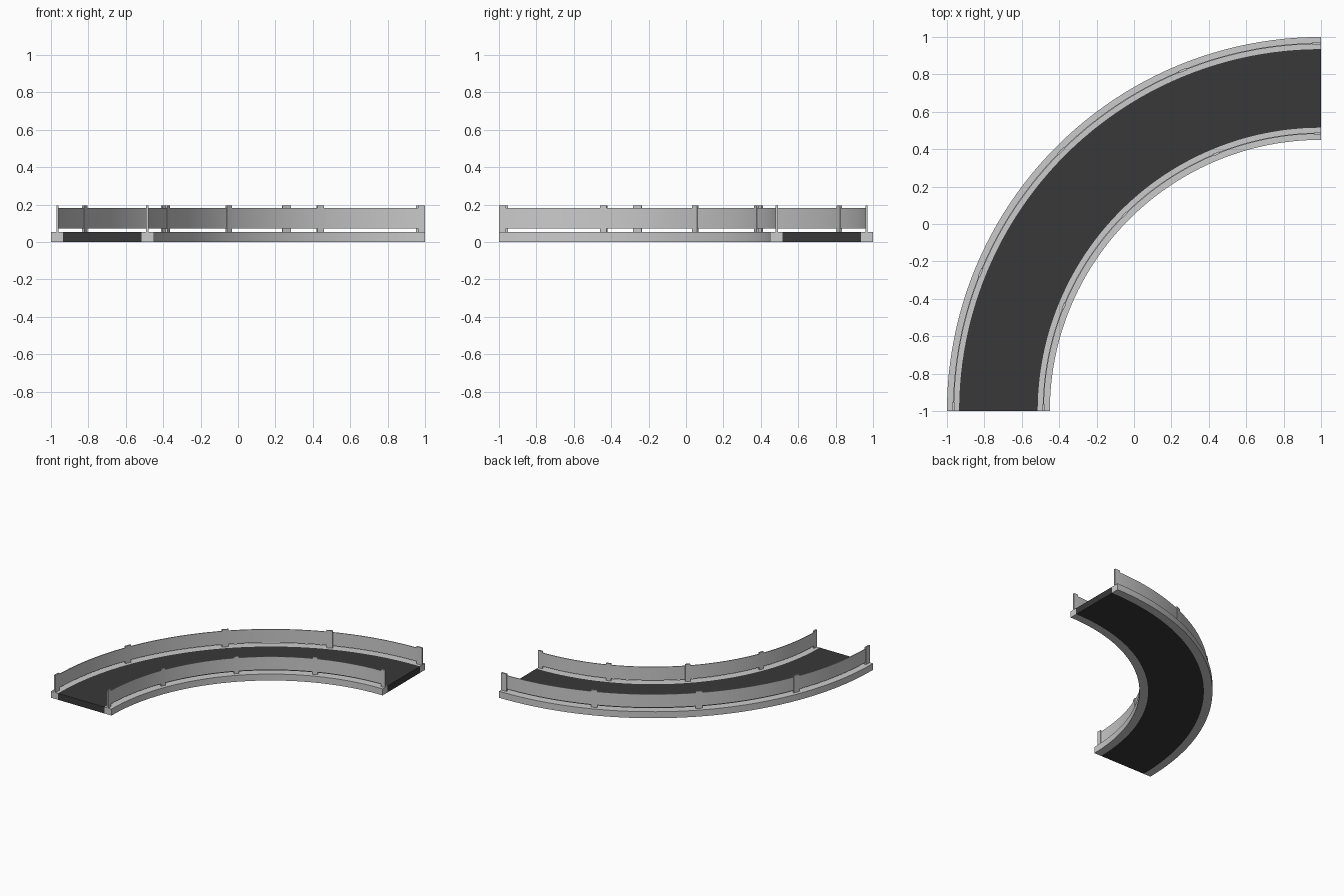
import bpy, bmesh, math

if "Cube" in bpy.data.objects:
    bpy.data.objects.remove(bpy.data.objects["Cube"])

CENTRE = (1.0, -1.0)          # centre of the bend
R_IN, R_OUT = 1.485, 1.965    # railing radii


def add_arc(bm, r0, r1, z0, z1, a0, a1, segs):
    """Sweep a rectangular section around the bend; angle 0 points to -x, 90 to +y."""
    rings = []
    for i in range(segs + 1):
        a = math.radians(a0 + (a1 - a0) * i / segs)
        rings.append([bm.verts.new((CENTRE[0] - r * math.cos(a),
                                    CENTRE[1] + r * math.sin(a), z))
                      for r, z in ((r0, z0), (r1, z0), (r1, z1), (r0, z1))])
    for a, b in zip(rings, rings[1:]):
        for k in range(4):
            n = (k + 1) % 4
            bm.faces.new((a[k], a[n], b[n], b[k]))
    bm.faces.new(rings[0])
    bm.faces.new(rings[-1])


def make(name, arcs, mat=None):
    bm = bmesh.new()
    for arc in arcs:
        add_arc(bm, *arc)
    bmesh.ops.recalc_face_normals(bm, faces=bm.faces)
    mesh = bpy.data.meshes.new(name)
    bm.to_mesh(mesh)
    bm.free()
    obj = bpy.data.objects.new(name, mesh)
    bpy.context.collection.objects.link(obj)
    if mat:
        mesh.materials.append(mat)
    bpy.ops.object.select_all(action='DESELECT')
    obj.select_set(True)
    bpy.context.view_layer.objects.active = obj
    bpy.ops.object.shade_smooth_by_angle(angle=math.radians(30))
    return obj


asphalt = bpy.data.materials.new("asphalt")
asphalt.diffuse_color = (0.04, 0.04, 0.04, 1)
asphalt.use_nodes = True
asphalt.node_tree.nodes["Principled BSDF"].inputs["Base Color"].default_value = asphalt.diffuse_color

# Road deck and kerbs
make("road", [(1.515, 1.935, 0, 0.053, 0, 90, 48)], asphalt)
make("inner_kerb", [(1.45, 1.515, 0, 0.053, 0, 90, 48)])
make("outer_kerb", [(1.935, 2.0, 0, 0.053, 0, 90, 48)])

# Railings: thin curved panel held between five posts on each side
HALF = 0.72                   # half post width in degrees
POSTS = (HALF, 22.15, 45, 67.85, 90 - HALF)
for side, r in (("inner", R_IN), ("outer", R_OUT)):
    make(side + "_rail", [(r - 0.003, r + 0.003, 0.072, 0.182, 0.2, 89.8, 48)])
    make(side + "_posts", [(r - 0.006, r + 0.006, 0.05, 0.195, a - HALF, a + HALF, 1)
                           for a in POSTS])
